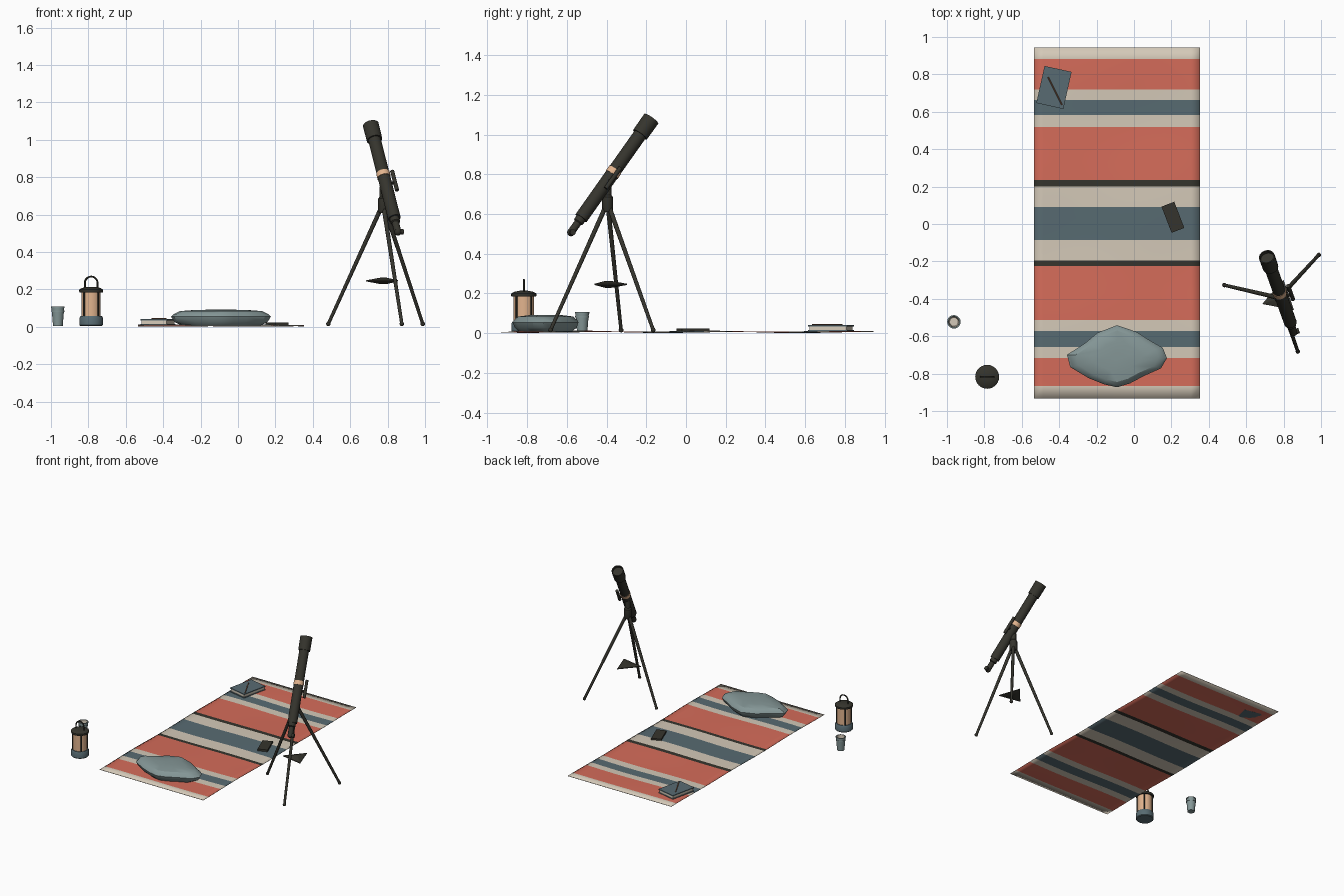
import bpy, bmesh, math
from mathutils import Vector, Matrix

if "Cube" in bpy.data.objects:
    bpy.data.objects.remove(bpy.data.objects["Cube"])


def mat(name, r, g, b):
    m = bpy.data.materials.new(name)
    lin = [((c / 255 + 0.055) / 1.055) ** 2.4 for c in (r, g, b)]
    m.diffuse_color = (*lin, 1)
    m.use_nodes = True
    m.node_tree.nodes["Principled BSDF"].inputs["Base Color"].default_value = m.diffuse_color
    return m


CREAM = mat("cream", 212, 201, 184)
RED = mat("coral red", 213, 108, 90)
BLUE = mat("slate blue", 88, 107, 114)
DARK = mat("charcoal", 53, 52, 45)
GREY = mat("blue grey", 132, 150, 150)
GLOW = mat("warm glow", 226, 180, 142)
BROWN = mat("brown", 125, 88, 68)


def finish(bm, name, mats, smooth=True):
    bmesh.ops.recalc_face_normals(bm, faces=bm.faces[:])
    me = bpy.data.meshes.new(name)
    bm.to_mesh(me)
    bm.free()
    for m in mats:
        me.materials.append(m)
    if smooth:
        me.shade_smooth()
        me.set_sharp_from_angle(angle=math.radians(32))
    ob = bpy.data.objects.new(name, me)
    bpy.context.collection.objects.link(ob)
    return ob


def loft(name, rings, mats, smooth=True, band=None):
    """Skin a list of point rings and cap both ends; band(i) gives the material."""
    bm = bmesh.new()
    vs = [[bm.verts.new(p) for p in r] for r in rings]
    n = len(rings[0])
    for i in range(len(vs) - 1):
        for j in range(n):
            k = (j + 1) % n
            f = bm.faces.new((vs[i][j], vs[i][k], vs[i + 1][k], vs[i + 1][j]))
            f.material_index = band(i) if band else 0
    bm.faces.new(vs[0][::-1]).material_index = 0
    bm.faces.new(vs[-1]).material_index = band(len(vs) - 1) if band else 0
    return finish(bm, name, mats, smooth)


def lathe(name, profile, mats, origin=(0, 0, 0), axis=(0, 0, 1), segs=20, band=None, turn=0):
    """Revolve (radius, height) pairs around an axis."""
    q = Vector(axis).to_track_quat('Z', 'Y')
    o = Vector(origin)
    rings = []
    for r, h in profile:
        rings.append([o + q @ Vector((r * math.cos(a), r * math.sin(a), h))
                      for a in (turn + math.tau * j / segs for j in range(segs))])
    return loft(name, rings, mats, band=band)


def rod(name, a, b, r0, r1, m, segs=12):
    a, b = Vector(a), Vector(b)
    return lathe(name, [(r0, 0), (r1, (b - a).length)], [m], a, b - a, segs)


def box(name, centre, size, angle, m):
    bm = bmesh.new()
    mx = (Matrix.Translation(centre) @ Matrix.Rotation(math.radians(angle), 4, 'Z')
          @ Matrix.Diagonal((*size, 1)))
    bmesh.ops.create_cube(bm, size=1, matrix=mx)
    return finish(bm, name, [m], False)


def ball(name, centre, r, m):
    bm = bmesh.new()
    bmesh.ops.create_uvsphere(bm, u_segments=12, v_segments=8, radius=r,
                              matrix=Matrix.Translation(centre))
    return finish(bm, name, [m])


# striped blanket: rows cut at stripe borders, gently waved
edges = [-.932, -.867, -.717, -.658, -.572, -.512, -.225, -.195, -.085, .09, .2,
         .235, .519, .583, .663, .72, .882, .944]
stripes = [0, 1, 0, 2, 0, 1, 3, 0, 2, 0, 3, 1, 0, 2, 0, 1, 0]
rows, cols = [], []
for lo, hi, c in zip(edges, edges[1:], stripes):
    n = max(1, round((hi - lo) / 0.05))
    rows += [lo + (hi - lo) * i / n for i in range(n)]
    cols += [c] * n
rows.append(edges[-1])
bm = bmesh.new()
NX = 18
grid = []
for y in rows:
    line = []
    for i in range(NX + 1):
        x = -.535 + .889 * i / NX
        z = .0085 + .003 * math.sin(7 * x + 1) * math.cos(5 * y) + .002 * math.sin(9 * y)
        line.append(bm.verts.new((x, y, z)))
    grid.append(line)
for j, c in enumerate(cols):
    for i in range(NX):
        f = bm.faces.new((grid[j][i], grid[j][i + 1], grid[j + 1][i + 1], grid[j + 1][i]))
        f.material_index = c
blanket = finish(bm, "blanket", [CREAM, RED, BLUE, DARK])
sol = blanket.modifiers.new("thickness", 'SOLIDIFY')
sol.thickness = .003
sol.offset = -1

# pillow: pinched outline stacked in rings
out = [(.267, -.01), (.235, -.065), (.145, -.105), (.07, -.145), (0, -.166), (-.07, -.15),
       (-.15, -.118), (-.25, -.058), (-.267, .008), (-.17, .07), (-.105, .125), (0, .166),
       (.105, .13), (.175, .085), (.245, .045)]
rings = [[(-.091 + x * s, -.707 + y * s, z) for x, y in out]
         for s, z in ((.8, .008), (.94, .028), (1, .055), (.95, .068), (.83, .084), (.5, .091), (.15, .092))]
loft("pillow", rings, [GREY])

# notebook with pen, and phone
BC = (-.428, .73)
box("book_back_cover", (*BC, .012), (.148, .203, .007), -12.5, BLUE)
box("book_pages", (*BC, .025), (.138, .193, .020), -12.5, CREAM)
box("book_front_cover", (*BC, .038), (.148, .203, .007), -12.5, BLUE)
rod("pen", (-.46, .786, .043), (-.385, .636, .043), .004, .004, BROWN, 8)
box("phone", (.208, .036, .017), (.073, .150, .015), 21, DARK)

# cup
lathe("cup", [(.026, .005), (.032, .08), (.035, .08), (.035, .087), (.033, .087), (.034, .100),
              (.036, .100), (.036, .108), (.029, .108), (.023, .03)],
      [GREY, CREAM], (-.963, -.523, 0), band=lambda i: 1 if i >= 8 else 0)

# lantern
L = Vector((-.785, -.817, 0))
lathe("lantern_base", [(.058, .005), (.063, .01), (.063, .048), (.057, .058)], [BLUE], L, segs=24)
lathe("lantern_glass", [(.051, .055), (.051, .19)], [GLOW], L, segs=24)
lathe("lantern_cap", [(.062, .184), (.064, .19), (.064, .199), (.05, .208), (.02, .214)], [DARK], L, segs=24)
for i in range(4):
    a = math.radians(45 + 90 * i)
    p = L + Vector((math.cos(a), math.sin(a), 0)) * .053
    rod("lantern_post", p + Vector((0, 0, .05)), p + Vector((0, 0, .19)), .005, .005, DARK, 8)
arch = [(-.034, .20), (-.034, .235)] + [(-.034 * math.cos(t), .235 + .034 * math.sin(t))
        for t in (math.pi * k / 10 for k in range(1, 10))] + [(.034, .235), (.034, .20)]
rings = []
for k, (x, z) in enumerate(arch):
    a, b = arch[max(k - 1, 0)], arch[min(k + 1, len(arch) - 1)]
    t = Vector((b[0] - a[0], 0, b[1] - a[1])).normalized()
    side = Vector((0, 1, 0)).cross(t)
    rings.append([L + Vector((x, 0, z)) + .005 * (math.cos(u) * side + math.sin(u) * Vector((0, 1, 0)))
                  for u in (math.tau * j / 8 for j in range(8))])
loft("lantern_handle", rings, [DARK])

# tripod
HUB = Vector((.776, -.395, 0))
for x, y in ((.483, -.327), (.988, -.165), (.876, -.682)):
    foot = Vector((x, y, .016))
    d = (Vector((x, y, 0)) - HUB).normalized()
    rod("tripod_leg", foot, HUB + d * .014 + Vector((0, 0, .63)), .009, .012, DARK)
    ball("tripod_foot", foot, .012, DARK)
lathe("tripod_hub", [(.022, .61), (.027, .62), (.027, .685), (.02, .695), (.02, .75)], [DARK], HUB)
lathe("tripod_tray", [(.015, -.018), (.1, -.003), (.1, .003), (.015, .018)], [DARK],
      HUB + Vector((.004, 0, .246)), segs=3, turn=math.radians(-101))

# telescope tube along its axis, measured back from the lens
A = Vector((.71, -.175, 1.08))
U = Vector((-.202, .565, .80)).normalized()
lathe("telescope_tube", [(.034, -.625), (.034, -.1), (.042, -.1), (.043, 0), (.037, 0), (.037, -.02)],
      [DARK], A, U, 24)
lathe("telescope_band", [(.0365, -.352), (.0365, -.322)], [GLOW], A, U, 24)
lathe("telescope_focuser", [(.019, -.71), (.019, -.655), (.026, -.65), (.026, -.62)], [DARK], A, U)
E = A - U * .715
ball("eyepiece_elbow", E, .02, DARK)
rod("eyepiece", E, E + Vector((.028, .010, 0)), .015, .015, DARK)

# finder scope beside the tube
F = A - U * .373 + Vector((.052, .019, 0))
rod("finder", F - U * .065, F + U * .065, .011, .011, DARK)
rod("finder_bracket", A - U * .39, F - U * .017, .008, .008, DARK, 8)
